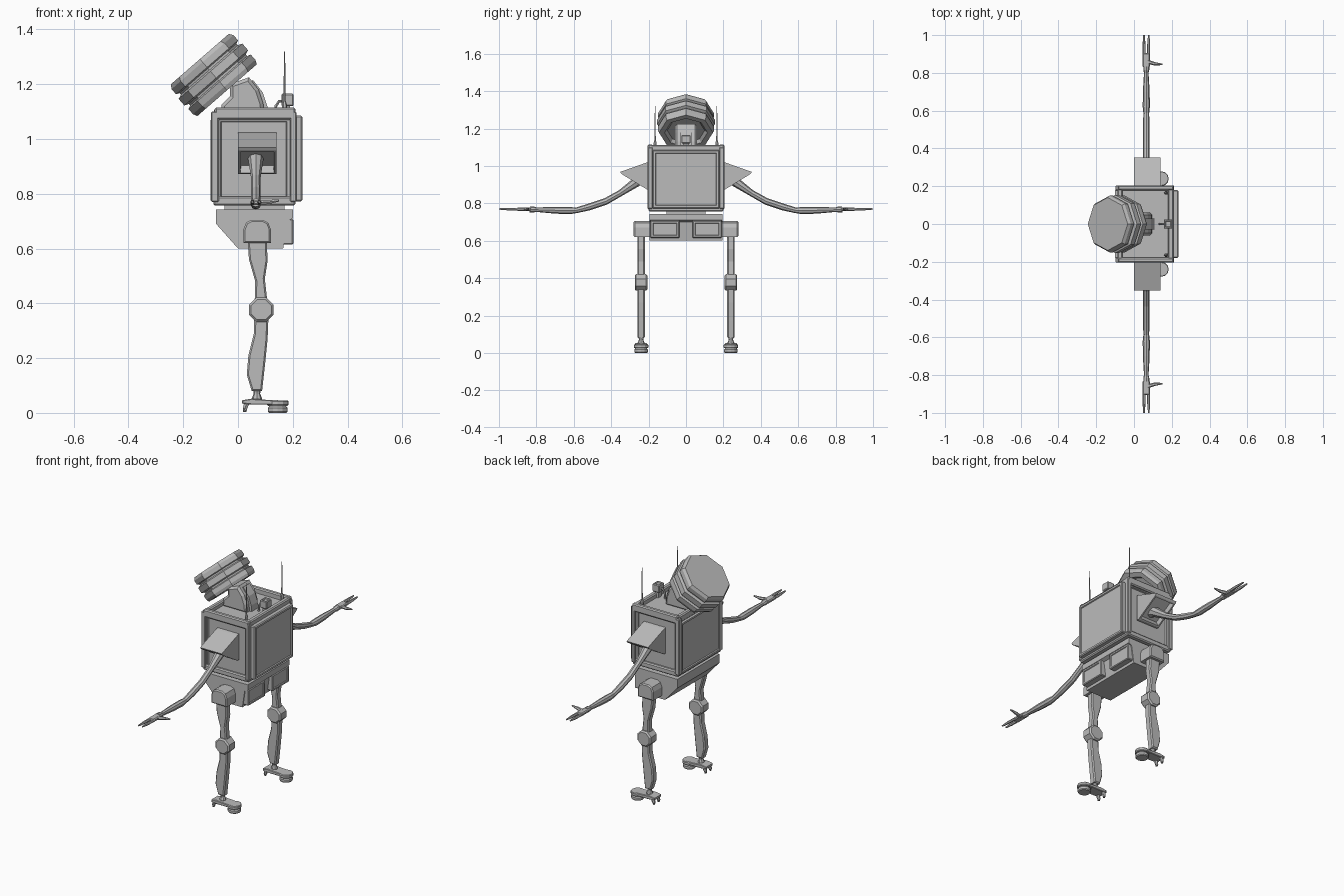
import bpy, bmesh, math
from mathutils import Vector, Matrix

if "Cube" in bpy.data.objects:
    bpy.data.objects.remove(bpy.data.objects["Cube"], do_unlink=True)

grey = bpy.data.materials.new("plain grey")
grey.use_nodes = True
grey.diffuse_color = (0.5, 0.5, 0.5, 1)
grey.node_tree.nodes["Principled BSDF"].inputs["Base Color"].default_value = (0.5, 0.5, 0.5, 1)


def finish(name, bm):
    bmesh.ops.recalc_face_normals(bm, faces=bm.faces)
    mesh = bpy.data.meshes.new(name)
    bm.to_mesh(mesh)
    bm.free()
    mesh.materials.append(grey)
    obj = bpy.data.objects.new(name, mesh)
    bpy.context.collection.objects.link(obj)
    return obj


def inset(bm, direction, border, depth):
    """Sink a panel into the faces that look in one direction."""
    bmesh.ops.recalc_face_normals(bm, faces=bm.faces)
    bm.normal_update()
    faces = [f for f in bm.faces if f.normal.dot(Vector(direction).normalized()) > 0.9]
    bmesh.ops.inset_individual(bm, faces=faces, thickness=border, depth=0)
    bmesh.ops.inset_individual(bm, faces=faces, thickness=0.004, depth=-depth)


def box(name, x, y, z, bevel=0, panels=(), border=0.015, depth=0.006):
    bm = bmesh.new()
    bmesh.ops.create_cube(bm, size=1)
    for v in bm.verts:
        v.co = [r[0] if c < 0 else r[1] for c, r in zip(v.co, (x, y, z))]
    if bevel:
        bmesh.ops.bevel(bm, geom=bm.edges[:], offset=bevel, segments=1, affect='EDGES')
    for d in panels:
        inset(bm, d, border, depth)
    return finish(name, bm)


def prism(name, pts, lo, hi, axis="y", bevel=0, panel=None, border=0.012, depth=0.03):
    """Extrude an outline along y (outline in xz) or along x (outline in yz)."""
    bm = bmesh.new()
    place = (lambda p, t: (p[0], t, p[1])) if axis == "y" else (lambda p, t: (t, p[0], p[1]))
    face = bm.faces.new([bm.verts.new(place(p, lo)) for p in pts])
    out = bmesh.ops.extrude_face_region(bm, geom=[face])
    shift = Vector(place((0, 0), hi - lo))
    bmesh.ops.translate(bm, vec=shift, verts=[g for g in out["geom"] if isinstance(g, bmesh.types.BMVert)])
    bmesh.ops.recalc_face_normals(bm, faces=bm.faces)
    if bevel:
        rim = [e for e in bm.edges if abs((e.verts[0].co - e.verts[1].co).dot(shift)) < 1e-7]
        bmesh.ops.bevel(bm, geom=rim, offset=bevel, segments=1, affect='EDGES')
    if panel:
        inset(bm, panel, border, depth)
    return finish(name, bm)


def tube(name, path, sides=8):
    """Rings along a path of (x, y, z, radius)."""
    bm = bmesh.new()
    pts = [Vector(p[:3]) for p in path]
    rings = []
    for i, p in enumerate(pts):
        tangent = pts[min(i + 1, len(pts) - 1)] - pts[max(i - 1, 0)]
        rot = tangent.to_track_quat('Z', 'Y')
        rings.append([bm.verts.new(p + rot @ Vector((path[i][3] * math.cos(a), path[i][3] * math.sin(a), 0)))
                      for a in (2 * math.pi * k / sides for k in range(sides))])
    for a, b in zip(rings, rings[1:]):
        for k in range(sides):
            n = (k + 1) % sides
            bm.faces.new((a[k], a[n], b[n], b[k]))
    bm.faces.new(rings[0])
    bm.faces.new(rings[-1])
    return finish(name, bm)


def lathe(name, steps, matrix, sides=8):
    """Stack of (radius, height) rings placed by a matrix."""
    obj = tube(name, [(0, 0, 0, 1), (0, 0, 1, 1)], sides)
    bm = bmesh.new()
    rings = [[bm.verts.new(matrix @ Vector((r * math.cos(a), r * math.sin(a), h)))
              for a in (2 * math.pi * k / sides for k in range(sides))] for r, h in steps]
    for a, b in zip(rings, rings[1:]):
        for k in range(sides):
            n = (k + 1) % sides
            bm.faces.new((a[k], a[n], b[n], b[k]))
    bm.faces.new(rings[0])
    bm.faces.new(rings[-1])
    bpy.data.objects.remove(obj, do_unlink=True)
    return finish(name, bm)


# Torso: core, rims, front and back panels
box("torso_core", (-0.085, 0.2), (-0.192, 0.192), (0.762, 1.085),
    panels=((0, 1, 0), (0, -1, 0)), border=0.03, depth=0.008)
box("torso_bottom_rim", (-0.09, 0.21), (-0.2, 0.2), (0.757, 0.79), 0.006)
box("chest_panel", (-0.1, -0.08), (-0.18, 0.18), (0.775, 1.07), panels=((-1, 0, 0),))
box("back_panel", (0.195, 0.235), (-0.18, 0.18), (0.772, 1.085), 0.005, panels=((1, 0, 0),))
for s, side in ((1, "left"), (-1, "right")):
    ys = sorted((0.178 * s, 0.205 * s))
    box("top_rim_" + side, (-0.085, 0.21), ys, (1.07, 1.115), 0.006)
    box("front_post_" + side, (-0.098, -0.07), ys, (0.77, 1.1), 0.004)
    box("back_post_" + side, (0.19, 0.213), ys, (0.77, 1.1), 0.004)
box("top_rim_front", (-0.088, -0.06), (-0.19, 0.19), (1.07, 1.11), 0.006)
box("top_rim_back", (0.18, 0.21), (-0.19, 0.19), (1.07, 1.112), 0.006)

# Waist and pelvis
box("waist", (-0.05, 0.17), (-0.105, 0.105), (0.73, 0.77))
prism("pelvis", [(-0.08, 0.742), (0.2, 0.742), (0.2, 0.71), (0.18, 0.7), (0.165, 0.6),
                 (0, 0.6), (-0.08, 0.69)], -0.195, 0.195)

# Neck and head
prism("neck", [(-0.065, 1.08), (-0.06, 1.125), (-0.03, 1.155), (-0.03, 1.2), (0.04, 1.225),
               (0.075, 1.18), (0.092, 1.13), (0.097, 1.08)], -0.06, 0.06, bevel=0.012)
prism("neck_spine", [(0.02, 1.08), (0.03, 1.2), (0.055, 1.215), (0.09, 1.17), (0.107, 1.12),
                     (0.11, 1.08)], -0.03, 0.03)
tilt = Matrix.Translation((-0.09, 0, 1.235)) @ Matrix.Rotation(math.radians(-41), 4, 'Y')
lathe("head", [(0.1, -0.06), (0.115, -0.076), (0.144, -0.076), (0.151, -0.06), (0.151, -0.035),
               (0.138, -0.03), (0.138, -0.022), (0.154, -0.016), (0.154, 0.016),
               (0.138, 0.022), (0.138, 0.03), (0.15, 0.035), (0.15, 0.06), (0.14, 0.075)], tilt)

# Small camera on the back rim
box("camera_box", (0.158, 0.203), (-0.025, 0.025), (1.12, 1.165), 0.004, panels=((0, 0, 1),), border=0.006)
box("camera_stand", (0.17, 0.19), (-0.015, 0.015), (1.08, 1.125))
tube("camera_cable", [(0.135, 0, 1.08, 0.006), (0.138, 0, 1.12, 0.006),
                      (0.15, 0, 1.138, 0.006), (0.17, 0, 1.138, 0.006)], 6)

for s, side in ((1, "left"), (-1, "right")):
    def span(a, b):
        return sorted((a * s, b * s))

    # Antenna
    tube("antenna_" + side, [(0.17, 0.165 * s, 1.07, 0.011), (0.17, 0.165 * s, 1.125, 0.009),
                             (0.17, 0.165 * s, 1.14, 0.004), (0.17, 0.165 * s, 1.32, 0.002)], 6)

    # Shoulder guard with a hollow underside
    prism("shoulder_guard_" + side, [(0.19 * s, 1.024), (0.205 * s, 1.02), (0.352 * s, 0.968),
                                     (0.345 * s, 0.957), (0.205 * s, 0.872), (0.19 * s, 0.872)],
          0, 0.14, "x", panel=(0, 0.52 * s, -0.85))

    # Arm, hand, fingers
    arm = [(0.205, 0.94, 0.03), (0.25, 0.925, 0.028), (0.285, 0.9, 0.024), (0.35, 0.855, 0.017),
           (0.43, 0.81, 0.018), (0.52, 0.78, 0.018), (0.585, 0.763, 0.015), (0.62, 0.761, 0.019),
           (0.7, 0.763, 0.018), (0.8, 0.766, 0.012), (0.815, 0.767, 0.016), (0.835, 0.768, 0.016)]
    tube("arm_" + side, [(0.065, y * s, z, r) for y, z, r in arm])
    box("palm_" + side, (0.045, 0.085), span(0.83, 0.905), (0.759, 0.777), 0.005)
    for n, x in (("front", 0.053), ("back", 0.078)):
        tube("finger_%s_%s" % (n, side), [(x, 0.89 * s, 0.768, 0.008), (x, 0.95 * s, 0.769, 0.008),
                                          (x, 1.0 * s, 0.77, 0.004)], 6)
    tube("thumb_" + side, [(0.07, 0.86 * s, 0.768, 0.011), (0.11, 0.848 * s, 0.77, 0.009),
                           (0.15, 0.845 * s, 0.775, 0.004)], 6)

    # Pouch on the back of the pelvis
    box("pelvis_pouch_" + side, (0.155, 0.202), span(0.035, 0.19), (0.615, 0.708), 0.004,
        panels=((1, 0, 0),), border=0.012, depth=0.004)

    # Hip, leg and knee
    prism("hip_" + side, [(0.02, 0.62), (0.02, 0.67), (0.03, 0.695), (0.05, 0.705), (0.09, 0.705),
                          (0.11, 0.695), (0.12, 0.67), (0.12, 0.62)], *span(0.185, 0.28), bevel=0.006)
    leg = span(0.22, 0.26)
    prism("thigh_" + side, [(0.035, 0.63), (0.105, 0.63), (0.108, 0.555), (0.098, 0.49), (0.11, 0.38),
                            (0.06, 0.38), (0.063, 0.48), (0.04, 0.56)], *leg, bevel=0.006)
    prism("shin_" + side, [(0.06, 0.37), (0.112, 0.37), (0.108, 0.27), (0.098, 0.17), (0.088, 0.08),
                           (0.05, 0.08), (0.032, 0.14), (0.038, 0.21), (0.058, 0.29)], *leg, bevel=0.006)
    lathe("knee_" + side, [(0.04, -0.034), (0.048, -0.026), (0.048, 0.026), (0.04, 0.034)],
          Matrix.Translation((0.085, 0.24 * s, 0.377)) @ Matrix.Rotation(math.pi / 2, 4, 'X')
          @ Matrix.Rotation(math.pi / 8, 4, 'Z'))

    # Foot: ankle, sole plate, heel pad and toe studs
    tube("ankle_" + side, [(0.069, 0.24 * s, z, r) for z, r in
                           ((0.095, 0.014), (0.07, 0.012), (0.055, 0.018), (0.04, 0.018))])
    prism("sole_plate_" + side, [(0.015, 0.034), (0.015, 0.046), (0.05, 0.052), (0.1, 0.048),
                                 (0.15, 0.046), (0.15, 0.03), (0.05, 0.03)], *span(0.207, 0.273), bevel=0.003)
    heel = Matrix.Translation((0.145, 0.24 * s, 0))
    lathe("heel_plate_" + side, [(0.036, 0.026), (0.039, 0.03), (0.039, 0.042), (0.036, 0.046)], heel, 12)
    lathe("heel_pad_" + side, [(0.032, 0), (0.036, 0.005), (0.036, 0.018), (0.028, 0.028)], heel, 12)
    for n, off in (("inner", -0.022), ("outer", 0.022)):
        y = (0.24 + off) * s
        tube("toe_%s_%s" % (n, side), [(0.032, y, 0.036, 0.011), (0.025, y, 0.015, 0.009),
                                       (0.025, y, 0.004, 0.006)], 6)
